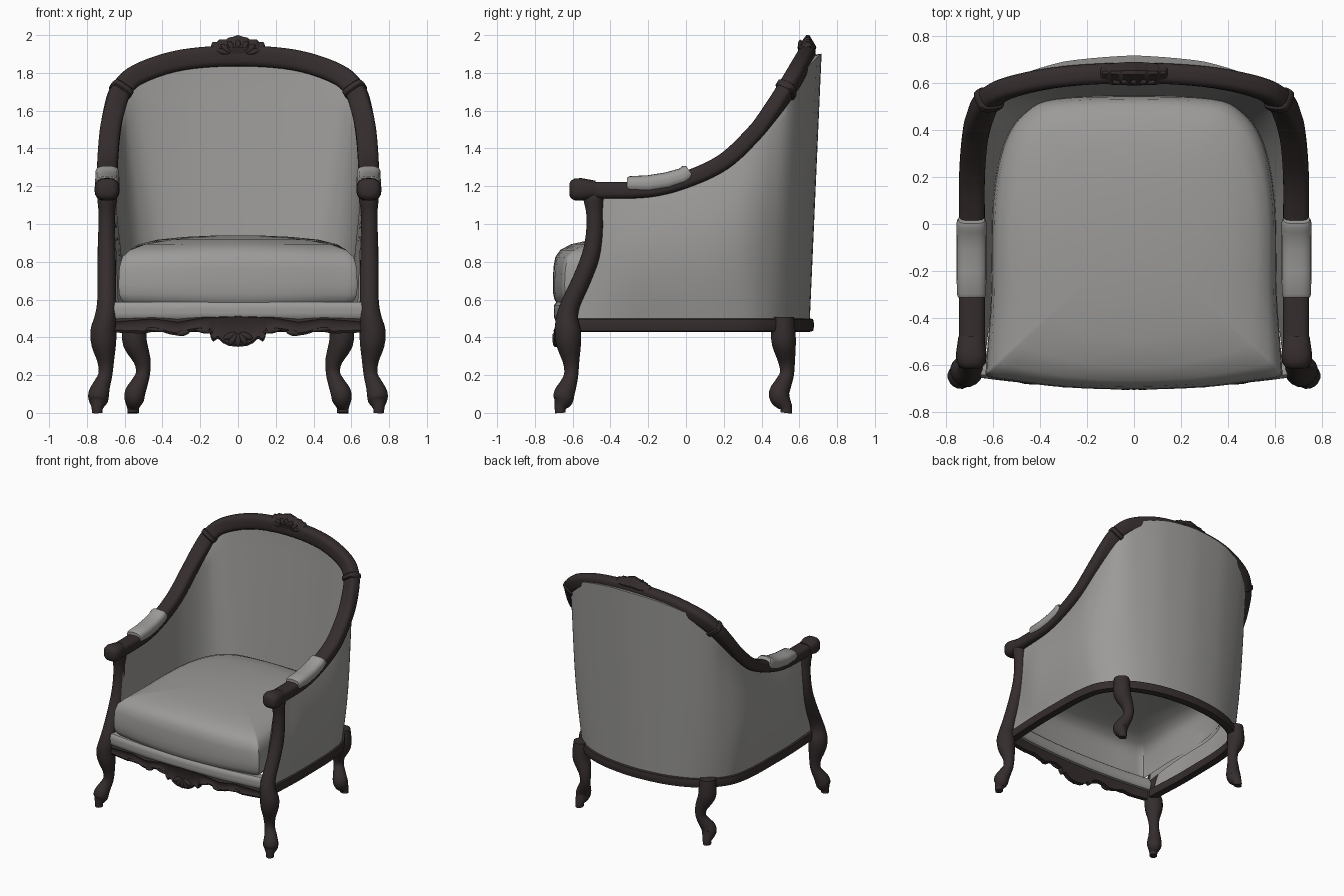
import bpy, bmesh, math
from mathutils import Vector as V

if "Cube" in bpy.data.objects:
    bpy.data.objects.remove(bpy.data.objects["Cube"])

def material(name, rgb):
    m = bpy.data.materials.new(name)
    m.diffuse_color = (*rgb, 1)
    m.use_nodes = True
    m.node_tree.nodes["Principled BSDF"].inputs["Base Color"].default_value = m.diffuse_color
    return m

WOOD = material("dark wood", (0.036, 0.026, 0.026))
CLOTH = material("grey fabric", (0.33, 0.325, 0.315))

def spline(keys, k=5, closed=False):
    """Catmull-Rom samples through the key points, k per span."""
    keys = [V(p) for p in keys]
    n, out = len(keys), []
    get = (lambda i: keys[i % n]) if closed else (lambda i: keys[max(0, min(n - 1, i))])
    for i in range(n if closed else n - 1):
        a, b, c, d = get(i - 1), get(i), get(i + 1), get(i + 2)
        for j in range(k):
            t = j / k
            out.append(0.5 * (2 * b + (c - a) * t + (2 * a - 5 * b + 4 * c - d) * t * t
                              + (3 * b - a - 3 * c + d) * t ** 3))
    return out if closed else out + [keys[-1]]

def mirror_path(half):
    """Extend a half path ending on x = 0 to the other side."""
    return list(half) + [(-p[0], *p[1:]) for p in reversed(half[:-1])]

def lerp(table, x):
    for (x0, y0), (x1, y1) in zip(table, table[1:]):
        if x <= x1:
            return y0 + (y1 - y0) * (x - x0) / (x1 - x0)
    return table[-1][1]

def loft(name, rings, mat, closed=True, caps=(True, True), angle=45):
    """Skin a list of equal-length rings."""
    bm = bmesh.new()
    vs = [[bm.verts.new(p) for p in r] for r in rings]
    n = len(rings[0])
    for r0, r1 in zip(vs, vs[1:]):
        for i in range(n if closed else n - 1):
            j = (i + 1) % n
            bm.faces.new((r0[i], r0[j], r1[j], r1[i]))
    for ring, cap in zip((vs[0], vs[-1]), caps):
        if closed and cap:
            bm.faces.new(ring)
    bmesh.ops.recalc_face_normals(bm, faces=bm.faces)
    me = bpy.data.meshes.new(name)
    bm.to_mesh(me)
    bm.free()
    me.materials.append(mat)
    ob = bpy.data.objects.new(name, me)
    bpy.context.collection.objects.link(ob)
    bpy.ops.object.select_all(action='DESELECT')
    ob.select_set(True)
    bpy.context.view_layer.objects.active = ob
    bpy.ops.object.shade_smooth_by_angle(angle=math.radians(angle))
    return ob

def sweep(name, pts, outs, sizes, mat, sides=16, power=2.0):
    """Sweep a superellipse along a path; outs gives the first section axis."""
    rings = []
    for i, p in enumerate(pts):
        t = (pts[min(i + 1, len(pts) - 1)] - pts[max(i - 1, 0)]).normalized()
        o = (outs[i] - t * outs[i].dot(t)).normalized()
        n = t.cross(o)
        ring = []
        for s in range(sides):
            a = 2 * math.pi * (s + 0.5) / sides
            c, d = math.cos(a), math.sin(a)
            f = (abs(c) ** power + abs(d) ** power) ** (-1 / power)
            ring.append(p + o * c * f * sizes[i][0] + n * d * f * sizes[i][1])
        rings.append(ring)
    return loft(name, rings, mat)

def blob(name, loc, scale, roll, mat):
    """Small carved ellipsoid leaf, rolled in the front plane."""
    axis = V((math.sin(roll), 0, math.cos(roll)))
    pts, sizes = [], []
    for i in range(9):
        a = math.pi * (0.03 + 0.94 * i / 8)
        pts.append(V(loc) - axis * math.cos(a) * scale[2])
        sizes.append((math.sin(a) * scale[1], math.sin(a) * scale[0]))
    return sweep(name, pts, [V((0, 1, 0))] * 9, sizes, mat, 10)

# show-wood rail: arms rising into the arched back
K = 5
rail_half = [(.69, -.56, 1.183), (.69, -.47, 1.178), (.69, -.2, 1.185), (.69, 0, 1.235),
             (.69, .2, 1.33), (.678, .36, 1.48), (.656, .455, 1.6), (.618, .53, 1.71),
             (.525, .583, 1.795), (.3, .628, 1.868), (0, .643, 1.89)]
rail = spline(mirror_path(rail_half), K)
outs = [V((p.x, 0, max(0, p.z - 1.5) * 3)) for p in rail]
sweep("arm_and_back_rail", rail, outs, [(.055, .044)] * len(rail), WOOD, 20, 4)

# collars at the joints of the rail
for name, c in (("collar_right", 7 * K), ("collar_left", len(rail) - 1 - 7 * K)):
    d = (rail[c + 1] - rail[c - 1]).normalized()
    pts = [rail[c] + d * s for s in (-.02, -.013, .013, .02)]
    sweep(name, pts, [outs[c]] * 4, [(.055, .045), (.061, .054), (.061, .054), (.055, .045)],
          WOOD, 20, 4)

# upholstered shell: outside, folded over the rail, then inside
outer = spline(mirror_path([(.68, -.6, .48), (.695, -.3, .48), (.695, -.05, .48), (.69, .15, .48),
                            (.665, .32, .48), (.615, .42, .48), (.54, .5, .48), (.43, .57, .48),
                            (.25, .63, .48), (0, .655, .48)]), K)
inner = spline(mirror_path([(.635, -.58, .56), (.603, -.3, .56), (.59, -.05, .56), (.588, .12, .56),
                            (.56, .27, .56), (.515, .38, .56), (.445, .455, .56), (.35, .51, .56),
                            (.2, .53, .56), (0, .535, .56)]), K)
mid, mid_out = rail[K:-K], outs[K:-K]
edge = [p + V((0, .075, .012)) * lerp([(0, 1), (.3, .85), (.52, .5), (.62, .3), (.68, 0)], abs(p.x))
        for p in mid]
inside = [p - o.normalized() * .03 for p, o in zip(mid, mid_out)]
rows = []
for i in range(11):
    t = i / 10
    row = []
    for b, e in zip(outer, edge):
        p = b.lerp(e, t)
        fade = min(max(0, min(1, (p.y + .55) / .25)), max(0, min(1, 1 - (p.y - .3) * 3)))
        p.x += .05 * math.sin(math.pi * t) * p.x / .69 * fade
        row.append(p)
    rows.append(row)
rows += [mid, inside]
for i in range(1, 9):
    rows.append([a.lerp(b, i / 8) for a, b in zip(inside, inner)])
loft("upholstered_shell", rows, CLOTH, closed=False)

# seat rail following the shell
base = [V((p.x * .985, p.y * .985, .465)) for p in outer]
sweep("seat_rail", base, [V((0, 0, 1))] * len(base), [(.036, .032)] * len(base), WOOD, 12, 5)

# cushion, open underneath; upper rings round off towards an ellipse
shape = [(.3, -.695, 0), (.52, -.668, 0), (.62, -.65, 0), (.63, -.6, 0), (.608, -.3, 0),
         (.6, .1, 0), (.55, .35, 0), (.46, .48, 0), (.33, .535, 0), (0, .545, 0)]
loop = [(0, -.705, 0)] + shape + [(-x, y, z) for x, y, z in reversed(shape[:-1])]
ring = spline(loop, 4, True)
mc = V((0, -.08, 0))
levels = [(.58, .965), (.6, .985), (.63, .997), (.68, 1), (.77, .995), (.825, .978), (.862, .935),
          (.893, .84), (.917, .66), (.932, .42), (.94, .15)]
rings = []
for z, s in levels:
    row = []
    for p in ring:
        d = p - mc
        e = V((d.x / .62, d.y / .63, 0)).normalized()
        e = V((e.x * .66, e.y * .64, 0))
        row.append(mc + d.lerp(e, min(1, (1 - s) * 2.2)) * s + V((0, 0, z)))
    rings.append(row)
loft("seat_cushion", rings, CLOTH, caps=(False, True))

def bow(x, end, mid_y):
    return end + (mid_y - end) * (1 - (x / .65) ** 2)

# upholstered front border below the cushion
xs = [-.65 + 1.3 * i / 24 for i in range(25)]
sweep("front_border", [V((x, bow(x, -.615, -.66), .54)) for x in xs], [V((0, 1, 0))] * 25,
      [(.04, .047)] * 25, CLOTH, 16, 5)

# carved apron
bottom = [(0, .35), (.05, .355), (.085, .372), (.105, .395), (.125, .38), (.138, .375), (.145, .42),
          (.2, .437), (.26, .428), (.31, .408), (.36, .415), (.42, .435), (.5, .42), (.65, .425)]
top = [(0, .525), (.18, .518), (.32, .495), (.45, .512), (.65, .497)]
rings = []
for i in range(-65, 66):
    x = i / 100
    f, zb, zt = bow(x, -.655, -.7), lerp(bottom, abs(x)), lerp(top, abs(x))
    rings.append([(x, f + .045, zb), (x, f + .01, zb), (x, f, zb + .014), (x, f + .008, zb + .03),
                  (x, f + .008, zt - .025), (x, f, zt - .014), (x, f + .01, zt), (x, f + .045, zt)])
loft("carved_apron", rings, WOOD)
for i in range(-2, 3):
    a = i * .55
    blob("apron_shell_lobe", (.05 * math.sin(a), -.693, .425 - .04 * math.cos(a)),
         (.017, .014, .036), -a, WOOD)
for s in (1, -1):
    blob("apron_leaf", (s * .18, -.687, .435), (.014, .014, .05), s * 1.4, WOOD)
    blob("apron_scroll", (s * .29, -.683, .423), (.015, .014, .035), s * 1.8, WOOD)
    blob("apron_tendril", (s * .42, -.672, .44), (.012, .012, .07), s * 1.5, WOOD)

# crest on the back arch, thinning to its ends
c_top = [(0, 2.0), (.03, 1.99), (.05, 1.987), (.06, 1.978), (.1, 1.977), (.11, 1.965), (.138, 1.963),
         (.145, 1.935), (.19, 1.91)]
c_bot = [(0, 1.875), (.1, 1.885), (.19, 1.9)]
rings = []
for i in range(-38, 39):
    x = i / 200
    zt, zb, w = lerp(c_top, abs(x)), lerp(c_bot, abs(x)), 1 - .6 * (x / .19) ** 2
    section = [(-.04, zb), (-.055, (zt + zb) / 2), (-.008, zt), (.008, zt), (.045, (zt + zb) / 2), (.025, zb)]
    rings.append([(x, .645 + y * w, z) for y, z in section])
loft("crest", rings, WOOD)
for i in range(-3, 4):
    a = i * .42
    blob("crest_lobe", (.085 * math.sin(a), .605, 1.9 + .04 * math.cos(a)), (.016, .014, .036), a, WOOD)

# legs, arm hands and arm pads on both sides
front = [(.745, -.665, 0, .028), (.745, -.665, .03, .031), (.74, -.65, .065, .05),
         (.737, -.645, .1, .054), (.722, -.625, .145, .045), (.703, -.608, .2, .037),
         (.7, -.608, .27, .043), (.71, -.62, .36, .064), (.713, -.625, .43, .068),
         (.702, -.63, .5, .058), (.695, -.61, .58, .05), (.695, -.555, .7, .048),
         (.695, -.505, .83, .047), (.695, -.485, .95, .044), (.695, -.485, 1.06, .043),
         (.692, -.49, 1.13, .052), (.69, -.49, 1.17, .048)]
back = [(.555, .53, 0, .03), (.555, .53, .03, .032), (.55, .503, .07, .05), (.545, .493, .105, .053),
        (.522, .515, .155, .044), (.503, .535, .21, .037), (.508, .532, .28, .045),
        (.545, .518, .37, .063), (.55, .515, .44, .063), (.55, .515, .508, .056)]
hand = [(-.618, .03, .028), (-.61, .048, .046), (-.59, .062, .058), (-.555, .066, .06),
        (-.515, .06, .053), (-.48, .055, .046)]
pad = [(-.312, 1.212, .057, .033), (-.3, 1.212, .062, .041), (-.2, 1.212, .064, .046),
       (-.1, 1.228, .064, .046), (-.02, 1.252, .063, .044), (.005, 1.27, .063, .044),
       (.02, 1.28, .056, .034)]
for s, side in ((1, "right"), (-1, "left")):
    for name, keys, diag in (("front_leg_and_post_", front, (s, -1, 0)), ("back_leg_", back, (s, 1, 0))):
        pts = spline([(s * x, y, z) for x, y, z, r in keys], 3)
        rad = [v.x for v in spline([(r, 0, 0) for *_, r in keys], 3)]
        sweep(name + side, pts, [V(diag)] * len(pts), [(r, r) for r in rad], WOOD, 16, 2.2)
    sweep("arm_hand_" + side, [V((s * .693, y, 1.183)) for y, a, b in hand], [V((1, 0, 0))] * 6,
          [(a, b) for y, a, b in hand], WOOD, 20, 2.8)
    sweep("arm_pad_" + side, [V((s * .692, y, z)) for y, z, a, b in pad], [V((1, 0, 0))] * 7,
          [(a, b) for y, z, a, b in pad], CLOTH, 20, 3)
